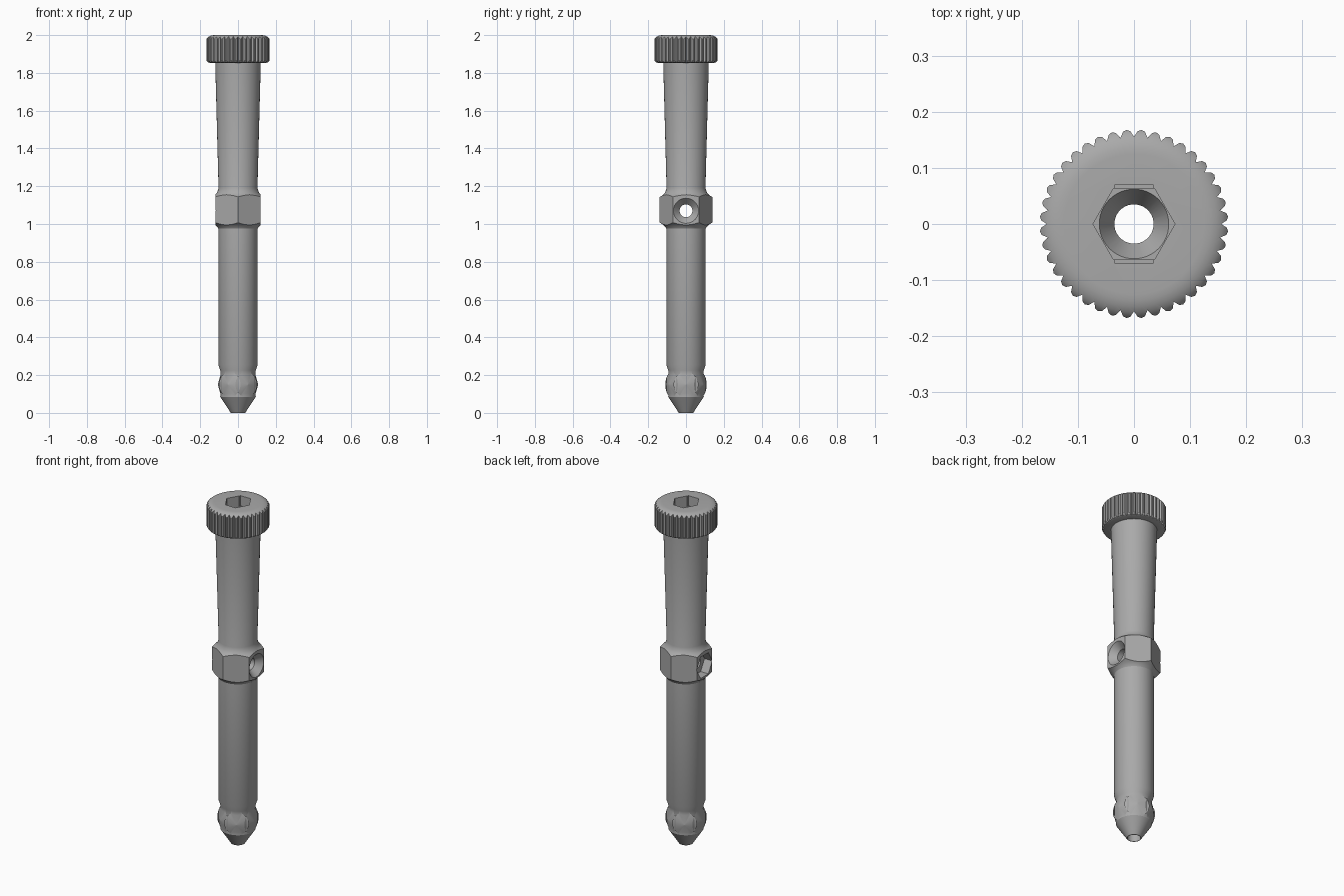
import bpy
import bmesh
from math import cos, sin, pi, radians
from mathutils import Matrix

if "Cube" in bpy.data.objects:
    bpy.data.objects.remove(bpy.data.objects["Cube"], do_unlink=True)

grey = bpy.data.materials.new("plain grey")
grey.use_nodes = True
grey.diffuse_color = (0.4, 0.4, 0.4, 1)
grey.node_tree.nodes["Principled BSDF"].inputs["Base Color"].default_value = (0.4, 0.4, 0.4, 1)


def lathe(name, profile, sides=64, phase=0.0, wave=(1.0,), matrix=None):
    """Closed solid from (radius, height) points; wave scales the radius round the ring."""
    bm = bmesh.new()
    rings = []
    for r, z in profile:
        ring = []
        for i in range(sides):
            a = radians(phase) + 2 * pi * i / sides
            k = r * wave[i % len(wave)]
            ring.append(bm.verts.new((k * cos(a), k * sin(a), z)))
        rings.append(ring)
    for low, high in zip(rings, rings[1:]):
        for i in range(sides):
            j = (i + 1) % sides
            bm.faces.new((low[i], low[j], high[j], high[i]))
    bm.faces.new(rings[0][::-1])
    bm.faces.new(rings[-1])
    if matrix:
        bm.transform(matrix)
    mesh = bpy.data.meshes.new(name)
    bm.to_mesh(mesh)
    bm.free()
    mesh.materials.append(grey)
    obj = bpy.data.objects.new(name, mesh)
    bpy.context.collection.objects.link(obj)
    return obj


def combine(target, tool, operation):
    """Apply a boolean and discard the tool."""
    mod = target.modifiers.new(operation, 'BOOLEAN')
    mod.operation = operation
    mod.solver = 'EXACT'
    mod.object = tool
    bpy.context.view_layer.objects.active = target
    bpy.ops.object.modifier_apply(modifier=mod.name)
    bpy.data.objects.remove(tool, do_unlink=True)


# Shaft: conical tip, grooved lower end, straight shank and flared neck
shaft = lathe("shaft", [
    (0.038, 0), (0.094, 0.085), (0.092, 0.2), (0.094, 0.225), (0.104, 0.255),
    (0.104, 1.05), (0.103, 1.19), (0.12, 1.83), (0.12, 1.9)])

# Six pointed bumps around the lower end
for i in range(6):
    turn = Matrix.Rotation(i * pi / 3, 4, 'Z') @ Matrix.Translation((0, 0, 0.15))
    bump = lathe("bump", [(0.066, 0.088), (0.0005, 0.107)], 32, 3,
                 matrix=turn @ Matrix.Rotation(pi / 2, 4, 'Y'))
    combine(shaft, bump, 'UNION')

# Hexagonal collar with turned corners
collar = lathe("collar", [
    (0.102, 0.972), (0.108, 0.982), (0.12, 0.995), (0.145, 1.012), (0.145, 1.14),
    (0.122, 1.153), (0.11, 1.168), (0.102, 1.195)], 64, 2)
combine(collar, lathe("hex_stock", [(0.139, 0.9), (0.139, 1.3)], 6, 30), 'INTERSECT')
combine(shaft, collar, 'UNION')

# Knurled head with a rounded rim
dome = [(0.125 + 0.045 * cos(a), 1.97 + 0.03 * sin(a))
        for a in [radians(15 * i) for i in range(7)]]
head = lathe("head", [(0.15, 1.853), (0.162, 1.858), (0.17, 1.87)] + dome, 80, 1)
combine(head, lathe("knurl", [(0.168, 1.8), (0.168, 2.1)], 160,
                    wave=(0.925, 0.985, 1.0, 0.985)), 'INTERSECT')
combine(shaft, head, 'UNION')

# Bore, head socket with funnel, and the two shallow socket notches
cutters = [
    lathe("bore", [(0.035, -0.1), (0.035, 2.1)], 48, 1),
    lathe("socket", [(0.073, 1.9), (0.073, 2.1)], 6),
    lathe("funnel", [(0.034, 1.85), (0.0625, 1.901)], 48, 1),
    lathe("notch", [(0.0775, 1.94), (0.0775, 2.1)], 4, 45,
          matrix=Matrix.Diagonal((0.034 / 0.0548, 0.07 / 0.0548, 1, 1))),
]

# Cross hole through the collar: countersink on one side, nut pocket on the other
across = Matrix.Translation((0, 0, 1.07)) @ Matrix.Rotation(pi / 2, 4, 'Y')
cutters += [
    lathe("cross_hole", [(0.034, -0.2), (0.034, 0.2)], 48, 2, matrix=across),
    lathe("countersink", [(0.033, 0.083), (0.067, 0.121), (0.067, 0.2)], 48, 3, matrix=across),
    lathe("nut_pocket", [(0.072, -0.2), (0.072, -0.07)], 6, 30, matrix=across),
]
for cutter in cutters:
    combine(shaft, cutter, 'DIFFERENCE')

shaft.name = "thumb_bolt"
bpy.ops.object.select_all(action='DESELECT')
shaft.select_set(True)
bpy.context.view_layer.objects.active = shaft
bpy.ops.object.shade_smooth_by_angle(angle=radians(25))
